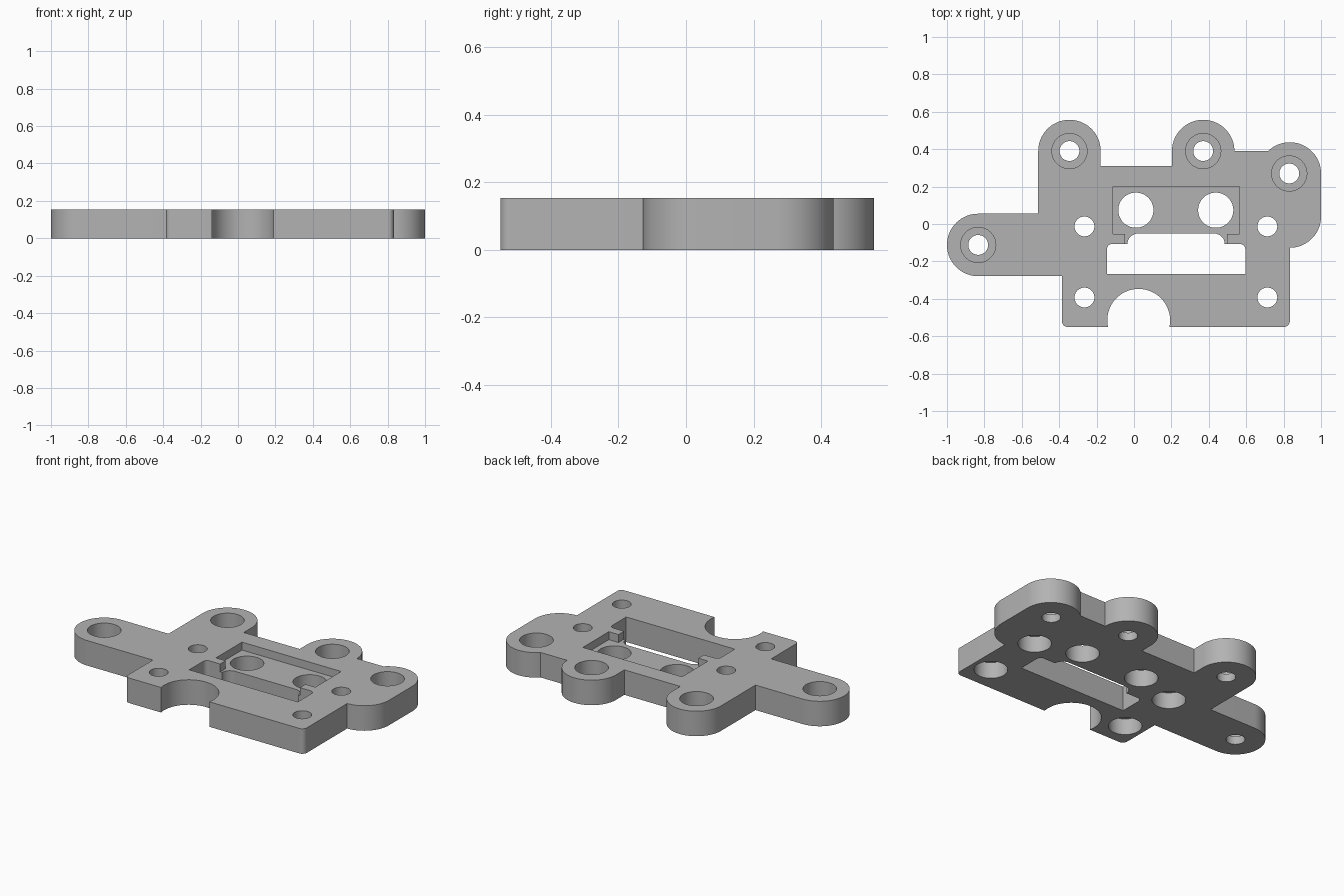
import bpy, bmesh
from math import cos, sin, radians

if "Cube" in bpy.data.objects:
    bpy.data.objects.remove(bpy.data.objects["Cube"])

HEIGHT = 0.154
BOSS = 0.167      # outer radius of the mounting lobes
BORE = 0.094      # wide bores
HOLE = 0.053      # narrow screw holes
MID = 0.225       # centre line of the pocket and slot

grey = bpy.data.materials.new("grey plastic")
grey.use_nodes = True
colour = (0.45, 0.45, 0.45, 1)
grey.diffuse_color = colour
grey.node_tree.nodes["Principled BSDF"].inputs["Base Color"].default_value = colour


def arc(x, y, r, start, end):
    n = max(6, int(abs(end - start) / 5))
    angles = [radians(start + (end - start) * i / n) for i in range(n + 1)]
    return [(x + r * cos(a), y + r * sin(a)) for a in angles]


def prism(name, points, low, high):
    mesh = bpy.data.meshes.new(name)
    bm = bmesh.new()
    base = bm.faces.new([bm.verts.new((x, y, low)) for x, y in points])
    top = bmesh.ops.extrude_face_region(bm, geom=[base])["geom"]
    verts = [v for v in top if isinstance(v, bmesh.types.BMVert)]
    bmesh.ops.translate(bm, verts=verts, vec=(0, 0, high - low))
    bmesh.ops.recalc_face_normals(bm, faces=bm.faces)
    bm.to_mesh(mesh)
    bm.free()
    mesh.materials.append(grey)
    ob = bpy.data.objects.new(name, mesh)
    bpy.context.collection.objects.link(ob)
    return ob


def cut(points, low, high):
    cutter = prism("cutter", points, low, high)
    cutter.hide_render = True
    mod = plate.modifiers.new("cut", "BOOLEAN")
    mod.operation = "DIFFERENCE"
    mod.solver = "EXACT"
    mod.object = cutter
    bpy.context.view_layer.objects.active = plate
    bpy.ops.object.modifier_apply(modifier=mod.name)
    bpy.data.objects.remove(cutter)


def bore(x, y, r, low, high):
    cut(arc(x, y, r, 0, 355), low, high)


def mirrored(half):
    # half runs down the right side; the left side is its reflection
    right = [(MID + x, y) for x, y in half]
    left = [(MID - x, y) for x, y in reversed(half)]
    return right + left


# Plate outline, counterclockwise from the front right corner
outline = (
    arc(0.803, -0.52, 0.03, -90, 0)
    + arc(0.833, 0.04, BOSS, -90, 0)
    + arc(0.833, 0.27, BOSS, 0, 134)
    + [(0.537, 0.39)]
    + arc(0.37, 0.39, BOSS, 0, 180)
    + [(0.203, 0.31), (-0.178, 0.31)]
    + arc(-0.345, 0.39, BOSS, 0, 180)
    + [(-0.512, 0.055)]
    + arc(-0.833, -0.112, BOSS, 90, 270)
    + [(-0.385, -0.279)]
    + arc(-0.355, -0.52, 0.03, 180, 270)
    + arc(0.025, -0.515, 0.168, 192, -12)
)
plate = prism("mounting_plate", outline, 0, HEIGHT)

# Shallow pocket with a narrower front mouth
pocket = [(0.338, 0.2), (0.338, -0.053), (0.272, -0.053), (0.272, -0.15)]
cut(mirrored(pocket), 0.105, 0.3)

# Through slot with rounded shoulders and a raised middle
slot = (
    [(0.215, -0.052)]
    + arc(0.205, -0.107, 0.055, 80, 0)
    + arc(0.342, -0.135, 0.028, 90, 0)
    + [(0.37, -0.268)]
)
cut(mirrored(slot), -0.1, 0.3)

# Through holes in the pocket floor
for x in (0.01, 0.437):
    bore(x, 0.074, BORE, -0.1, 0.3)

# Lobe holes, counterbored from above
for x, y in ((-0.833, -0.112), (-0.345, 0.39), (0.37, 0.39), (0.83, 0.27)):
    bore(x, y, BORE, 0.05, 0.3)
    bore(x, y, HOLE, -0.1, 0.3)

# Body holes, counterbored from below
for x in (-0.265, 0.713):
    for y in (-0.013, -0.393):
        bore(x, y, BORE, -0.1, 0.1)
        bore(x, y, HOLE, -0.1, 0.3)

bpy.ops.object.select_all(action="DESELECT")
plate.select_set(True)
bpy.context.view_layer.objects.active = plate
bpy.ops.object.shade_smooth_by_angle(angle=radians(30))
